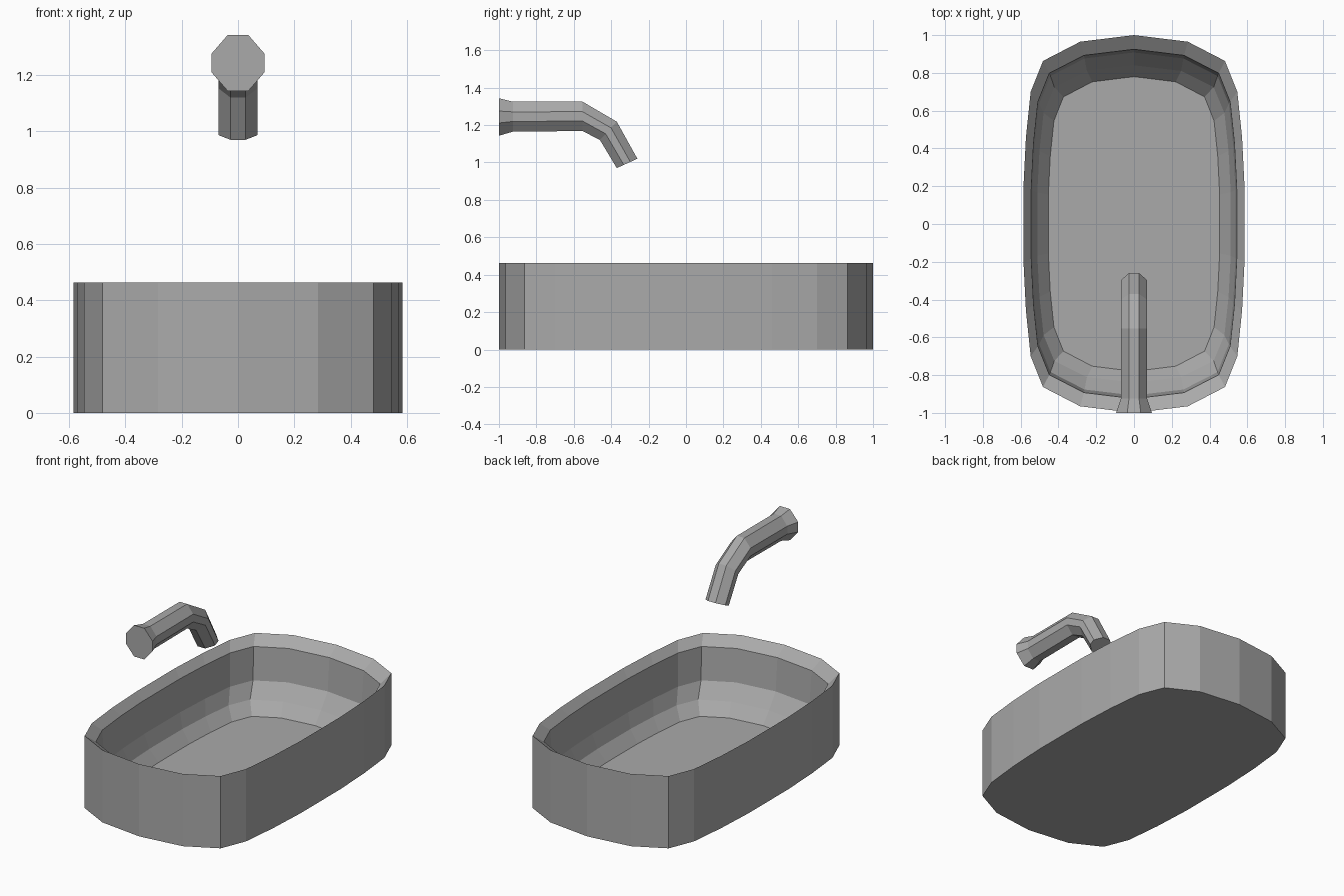
import bpy
import bmesh

cube = bpy.data.objects.get("Cube")
if cube:
    bpy.data.objects.remove(cube, do_unlink=True)


def make_material(name, value):
    mat = bpy.data.materials.new(name)
    mat.use_nodes = True
    colour = (value, value, value, 1)
    mat.diffuse_color = colour
    mat.node_tree.nodes["Principled BSDF"].inputs["Base Color"].default_value = colour
    return mat


grey = make_material("plain grey", 0.4)


def loft(name, rings):
    """Skin a list of closed rings and cap both ends."""
    bm = bmesh.new()
    loops = [[bm.verts.new(p) for p in ring] for ring in rings]
    for a, b in zip(loops, loops[1:]):
        n = len(a)
        for i in range(n):
            j = (i + 1) % n
            bm.faces.new((a[i], a[j], b[j], b[i]))
    bm.faces.new(loops[0][::-1])
    bm.faces.new(loops[-1])
    bmesh.ops.recalc_face_normals(bm, faces=bm.faces)
    mesh = bpy.data.meshes.new(name)
    bm.to_mesh(mesh)
    bm.free()
    mesh.materials.append(grey)
    obj = bpy.data.objects.new(name, mesh)
    bpy.context.collection.objects.link(obj)
    return obj


# Rounded tub outline: one quadrant mirrored into a full loop
quadrant = [(0.585, 0.2), (0.572, 0.46), (0.547, 0.7), (0.482, 0.863), (0.285, 0.965)]
right_half = [(x, -y) for x, y in quadrant[::-1]] + quadrant
outline = [(0, -1)] + right_half + [(0, 1)] + [(-x, y) for x, y in right_half[::-1]]

# Tub sections: x scale, y scale, height, from the underside over the rim to the floor
sections = [
    (1, 1, 0),
    (1, 1, 0.463),
    (0.93, 0.925, 0.41),
    (0.918, 0.908, 0.2),
    (0.875, 0.84, 0.105),
    (0.775, 0.78, 0.03),
]
loft("bathtub", [[(x * sx, y * sy, z) for x, y in outline] for sx, sy, z in sections])

# Spout: eight-sided tube, each ring set by its half width, top point and bottom point (y, z)
spout = [
    (0.095, (-1, 1.343), (-1, 1.143)),
    (0.07, (-0.925, 1.325), (-0.925, 1.165)),
    (0.07, (-0.553, 1.325), (-0.553, 1.168)),
    (0.07, (-0.37, 1.218), (-0.46, 1.12)),
    (0.07, (-0.26, 1.02), (-0.37, 0.97)),
]
corner = [(0.38, 1), (1, 0.32), (1, -0.32), (0.38, -1)]
octagon = corner + [(-u, v) for u, v in corner[::-1]]


def spout_ring(width, top, bottom):
    ring = []
    for u, v in octagon:
        t = (1 + v) / 2
        y, z = (b + (a - b) * t for a, b in zip(top, bottom))
        ring.append((u * width, y, z))
    return ring


loft("spout", [spout_ring(*s) for s in spout])
